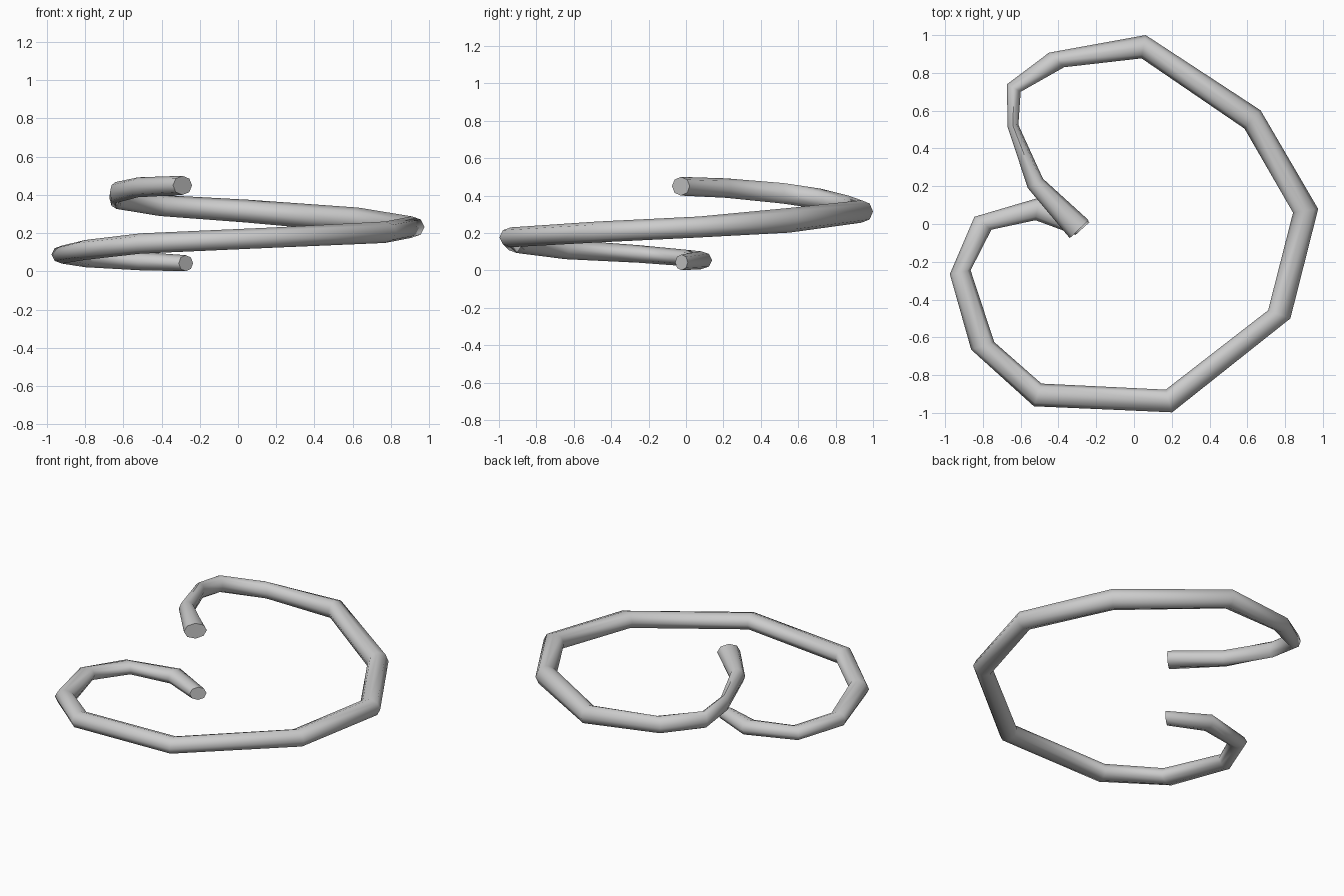
import bpy, bmesh, math
from mathutils import Vector

# Each ring: outer xy, inner xy, centre height, half height
rings = [
    (-0.340, -0.075, -0.240, 0.020, 0.450, 0.050),
    (-0.562, 0.190, -0.482, 0.240, 0.440, 0.052),
    (-0.670, 0.515, -0.612, 0.525, 0.412, 0.055),
    (-0.672, 0.740, -0.600, 0.700, 0.382, 0.055),
    (-0.450, 0.907, -0.370, 0.830, 0.345, 0.055),
    (0.062, 1.000, 0.040, 0.877, 0.315, 0.060),
    (0.670, 0.602, 0.585, 0.505, 0.268, 0.066),
    (0.975, 0.080, 0.842, 0.060, 0.232, 0.056),
    (0.828, -0.500, 0.710, -0.457, 0.205, 0.056),
    (0.202, -0.997, 0.168, -0.877, 0.177, 0.053),
    (-0.530, -0.965, -0.490, -0.845, 0.146, 0.053),
    (-0.862, -0.665, -0.740, -0.625, 0.112, 0.052),
    (-0.975, -0.265, -0.865, -0.245, 0.088, 0.047),
    (-0.845, 0.038, -0.755, -0.030, 0.066, 0.044),
    (-0.500, 0.140, -0.522, 0.020, 0.054, 0.048),
    (-0.235, 0.010, -0.310, -0.058, 0.043, 0.042),
]
SIDES = 8

# Octagonal tube swept through the rings, capped at both ends
bm = bmesh.new()
loops = []
for ax, ay, bx, by, z, h in rings:
    a, b = Vector((ax, ay, z)), Vector((bx, by, z))
    centre, half = (a + b) / 2, (a - b) / 2
    loop = []
    for i in range(SIDES):
        t = math.tau * i / SIDES
        loop.append(bm.verts.new(centre + half * math.cos(t) + Vector((0, 0, h * math.sin(t)))))
    loops.append(loop)

# The first ring is listed left-to-right of travel like the others
for p, q in zip(loops, loops[1:]):
    for i in range(SIDES):
        j = (i + 1) % SIDES
        bm.faces.new((p[i], p[j], q[j], q[i]))
bm.faces.new(loops[0])
bm.faces.new(loops[-1])
bmesh.ops.recalc_face_normals(bm, faces=bm.faces)

mesh = bpy.data.meshes.new("spiral_tube")
bm.to_mesh(mesh)
bm.free()
tube = bpy.data.objects.new("spiral_tube", mesh)
bpy.context.collection.objects.link(tube)

# Smooth round the tube, crisp at the cut ends
bpy.context.view_layer.objects.active = tube
tube.select_set(True)
bpy.ops.object.shade_smooth_by_angle(angle=math.radians(55))
